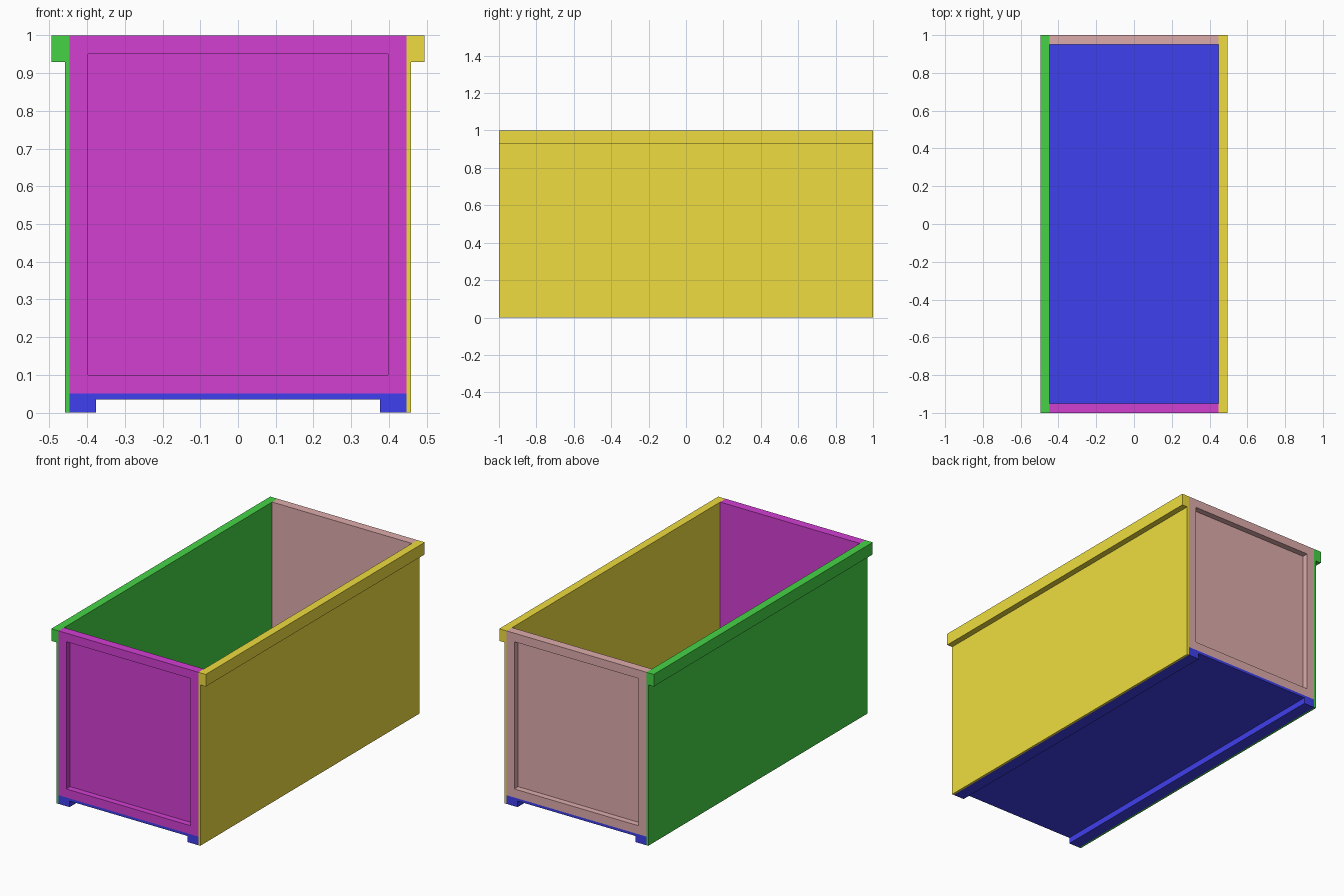
import bpy, bmesh

if "Cube" in bpy.data.objects:
    bpy.data.objects.remove(bpy.data.objects["Cube"])

INNER, WALL, LIP = 0.447, 0.459, 0.494   # half-widths: inside, wall face, rim
RIM, PANEL, RECESS = 0.07, 0.05, 0.035   # rim/border width, panel thickness, recess depth


def finish(bm, name, color):
    bmesh.ops.recalc_face_normals(bm, faces=bm.faces)
    mesh = bpy.data.meshes.new(name)
    bm.to_mesh(mesh)
    bm.free()
    mat = bpy.data.materials.new(name + "_paint")
    mat.diffuse_color = (*color, 1)
    mat.use_nodes = True
    mat.node_tree.nodes["Principled BSDF"].inputs["Base Color"].default_value = mat.diffuse_color
    mesh.materials.append(mat)
    obj = bpy.data.objects.new(name, mesh)
    bpy.context.collection.objects.link(obj)


def extrude_along_y(name, profile, color):
    """Sweep an (x, z) profile along the full length of the box."""
    bm = bmesh.new()
    face = bm.faces.new([bm.verts.new((x, -1, z)) for x, z in profile])
    ext = bmesh.ops.extrude_face_region(bm, geom=[face])["geom"]
    verts = [v for v in ext if isinstance(v, bmesh.types.BMVert)]
    bmesh.ops.translate(bm, verts=verts, vec=(0, 2, 0))
    finish(bm, name, color)


def end_panel(name, side, color):
    """Upright end board with a recessed field on its outer face."""
    bm = bmesh.new()
    bmesh.ops.create_cube(bm, size=1)
    for v in bm.verts:
        v.co.x *= 2 * INNER
        v.co.y = v.co.y * PANEL + side * (1 - PANEL / 2)
        v.co.z = PANEL + (v.co.z + 0.5) * (1 - PANEL)
    bm.normal_update()
    outer = max(bm.faces, key=lambda f: f.calc_center_median().y * side)
    bmesh.ops.inset_region(bm, faces=[outer], thickness=RIM)
    ext = bmesh.ops.extrude_face_region(bm, geom=[outer])["geom"]
    verts = [v for v in ext if isinstance(v, bmesh.types.BMVert)]
    bmesh.ops.translate(bm, verts=verts, vec=(0, -side * RECESS, 0))
    if outer.is_valid:
        bmesh.ops.delete(bm, geom=[outer], context='FACES_ONLY')
    finish(bm, name, color)


# Base board with two runners
foot = INNER - RIM
extrude_along_y("base", [(-INNER, 0), (-foot, 0), (-foot, RECESS), (foot, RECESS),
                         (foot, 0), (INNER, 0), (INNER, PANEL), (-INNER, PANEL)],
                (0.05, 0.05, 0.86))

# Long side walls with an overhanging rim
wall = [(INNER, 0), (WALL, 0), (WALL, 1 - RIM), (LIP, 1 - RIM), (LIP, 1), (INNER, 1)]
for name, s, color in (("right_wall", 1, (0.86, 0.72, 0.05)),
                       ("left_wall", -1, (0.06, 0.65, 0.06))):
    extrude_along_y(name, [(s * x, z) for x, z in wall], color)

# Recessed end panels
end_panel("front_panel", -1, (0.65, 0.05, 0.65))
end_panel("back_panel", 1, (0.73, 0.41, 0.41))
